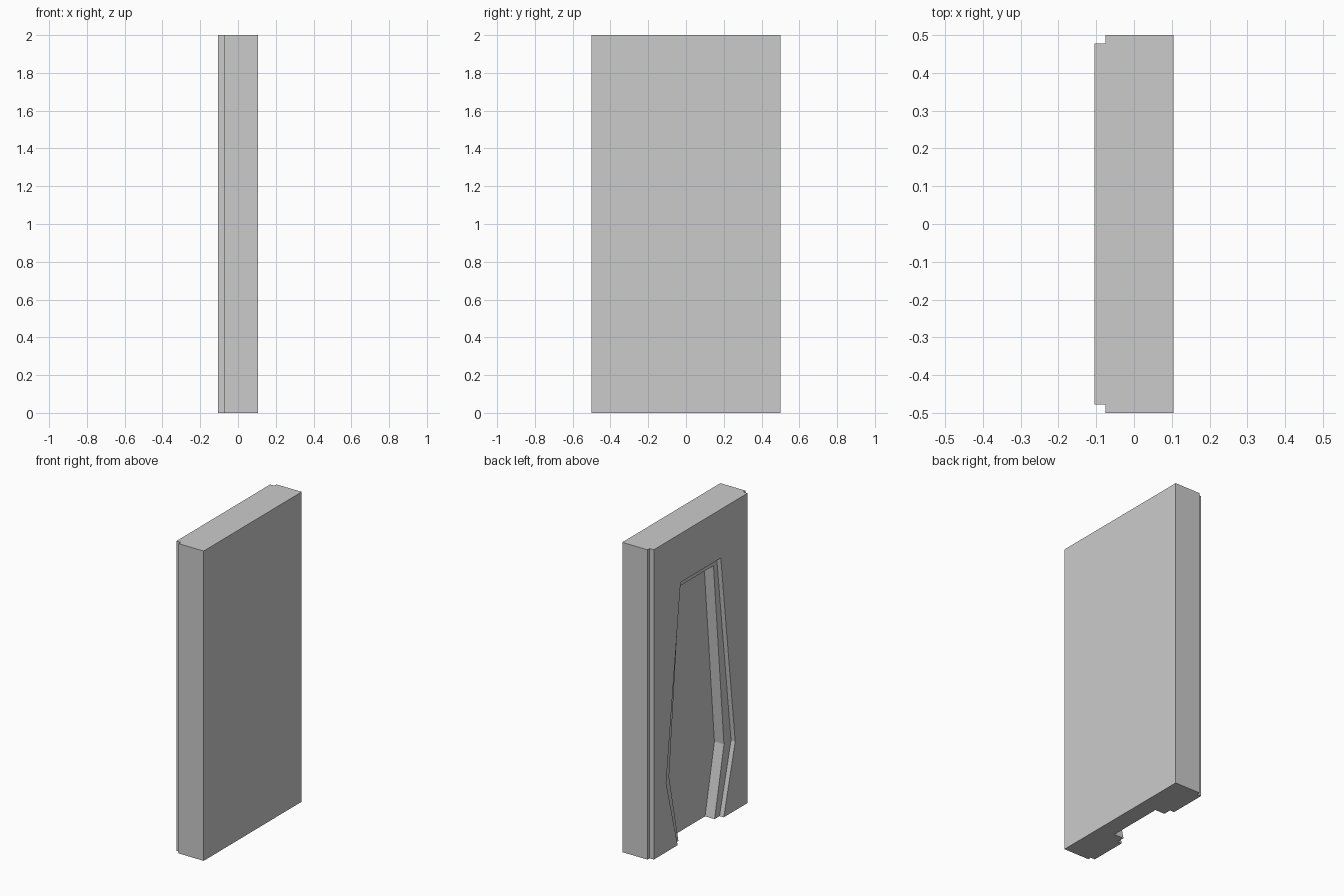
import bpy, bmesh

if "Cube" in bpy.data.objects:
    bpy.data.objects.remove(bpy.data.objects["Cube"])


def prism(name, outline, x0, x1):
    """Extrude a (y, z) outline along x."""
    bm = bmesh.new()
    face = bm.faces.new([bm.verts.new((x0, y, z)) for y, z in outline])
    ext = bmesh.ops.extrude_face_region(bm, geom=[face])
    bmesh.ops.translate(bm, vec=(x1 - x0, 0, 0),
                        verts=[v for v in ext["geom"] if isinstance(v, bmesh.types.BMVert)])
    bmesh.ops.recalc_face_normals(bm, faces=bm.faces)
    mesh = bpy.data.meshes.new(name)
    bm.to_mesh(mesh)
    bm.free()
    obj = bpy.data.objects.new(name, mesh)
    bpy.context.collection.objects.link(obj)
    return obj


def mirrored(half):
    return half + [(-y, z) for y, z in reversed(half)]


def cut(target, cutter):
    cutter.hide_render = True
    mod = target.modifiers.new("cut", 'BOOLEAN')
    mod.operation = 'DIFFERENCE'
    mod.solver = 'EXACT'
    mod.object = cutter
    bpy.context.view_layer.objects.active = target
    bpy.ops.object.modifier_apply(modifier=mod.name)
    bpy.data.objects.remove(cutter)


FRONT, STEP, FLOOR, BACK = -0.105, -0.075, -0.007, 0.105

# Wall slab
slab = prism("door_slab", mirrored([(0.5, 0), (0.5, 2)]), FRONT, BACK)

# Rebates along both vertical edges
for s in (1, -1):
    strip = [(s * 0.478, -0.1), (s * 0.6, -0.1), (s * 0.6, 2.1), (s * 0.478, 2.1)]
    cut(slab, prism("edge_cutter", strip, FRONT - 0.1, STEP))

# Two-stage tapered niche, open at the bottom
outer = mirrored([(0.209, -0.1), (0.352, 0.445), (0.205, 1.685)])
inner = mirrored([(0.163, -0.1), (0.28, 0.447), (0.173, 1.64)])
cut(slab, prism("outer_niche_cutter", outer, FRONT - 0.1, STEP))
cut(slab, prism("inner_niche_cutter", inner, FRONT - 0.1, FLOOR))
